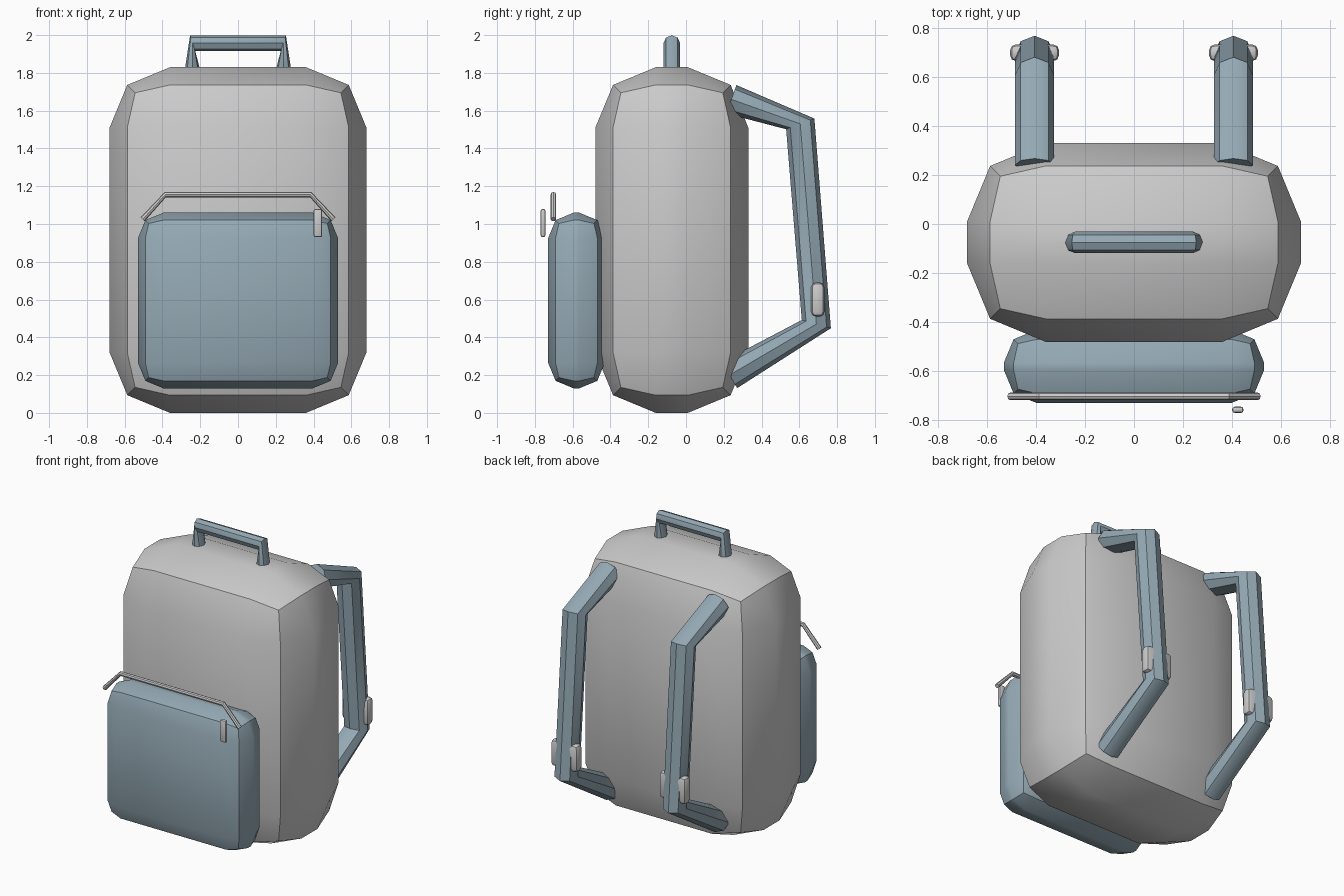
import bpy, bmesh, math
from mathutils import Vector

if "Cube" in bpy.data.objects:
    bpy.data.objects.remove(bpy.data.objects["Cube"])

blue = bpy.data.materials.new("blue_fabric")
blue.diffuse_color = (0.30, 0.40, 0.46, 1)
blue.use_nodes = True
blue.node_tree.nodes["Principled BSDF"].inputs["Base Color"].default_value = blue.diffuse_color


def finish(bm, name, mat=None):
    bmesh.ops.recalc_face_normals(bm, faces=bm.faces)
    me = bpy.data.meshes.new(name)
    bm.to_mesh(me)
    bm.free()
    ob = bpy.data.objects.new(name, me)
    bpy.context.collection.objects.link(ob)
    if mat:
        me.materials.append(mat)
    bpy.ops.object.select_all(action='DESELECT')
    ob.select_set(True)
    bpy.context.view_layer.objects.active = ob
    bpy.ops.object.shade_smooth_by_angle(angle=math.radians(40))
    return ob


def rounded_box(name, lo, hi, bevel, mat=None):
    """Box between two corners with two-segment rounded edges."""
    lo, hi = Vector(lo), Vector(hi)
    bm = bmesh.new()
    bmesh.ops.create_cube(bm, size=1)
    for v in bm.verts:
        v.co = (lo + hi) / 2 + v.co * (hi - lo)
    bmesh.ops.bevel(bm, geom=bm.edges[:], offset=bevel, segments=2,
                    profile=0.5, affect='EDGES')
    return finish(bm, name, mat)


def tube(name, path, radius, side, mat=None, n=8):
    """Capped tube along a planar path; side is the plane's normal."""
    pts, side = [Vector(p) for p in path], Vector(side)
    bm = bmesh.new()
    rings = []
    for i, p in enumerate(pts):
        tangent = pts[min(i + 1, len(pts) - 1)] - pts[max(i - 1, 0)]
        up = tangent.normalized().cross(side)
        ring = []
        for k in range(n):
            a = 2 * math.pi * k / n
            ring.append(bm.verts.new(p + radius * (math.cos(a) * side + math.sin(a) * up)))
        rings.append(ring)
    for r0, r1 in zip(rings, rings[1:]):
        for k in range(n):
            j = (k + 1) % n
            bm.faces.new((r0[k], r0[j], r1[j], r1[k]))
    bm.faces.new(rings[0])
    bm.faces.new(rings[-1])
    return finish(bm, name, mat)


# Main bag and front pocket
rounded_box("body", (-0.68, -0.48, 0), (0.68, 0.33, 1.83), 0.32)
rounded_box("front_pocket", (-0.53, -0.73, 0.13), (0.53, -0.43, 1.06), 0.135, blue)

# Pocket zipper and its pull tab
tube("zipper", [(-0.505, -0.702, 1.025), (-0.385, -0.702, 1.155),
                (0.385, -0.702, 1.155), (0.505, -0.702, 1.025)], 0.015, (0, 1, 0))
rounded_box("zipper_pull", (0.40, -0.77, 0.93), (0.446, -0.744, 1.08), 0.011)

# Carry handle on top
tube("top_handle", [(-0.24, -0.075, 1.80), (-0.24, -0.075, 1.957),
                    (0.24, -0.075, 1.957), (0.24, -0.075, 1.80)], 0.044, (0, 1, 0), blue)

# Shoulder straps with adjuster buckles
for label, x in (("left", -0.405), ("right", 0.405)):
    tube(label + "_strap", [(x, 0.24, 1.66), (x, 0.605, 1.53),
                            (x, 0.69, 0.47), (x, 0.23, 0.20)], 0.08, (1, 0, 0), blue)
    rounded_box(label + "_buckle", (x - 0.1, 0.663, 0.51), (x + 0.1, 0.732, 0.69), 0.025)
